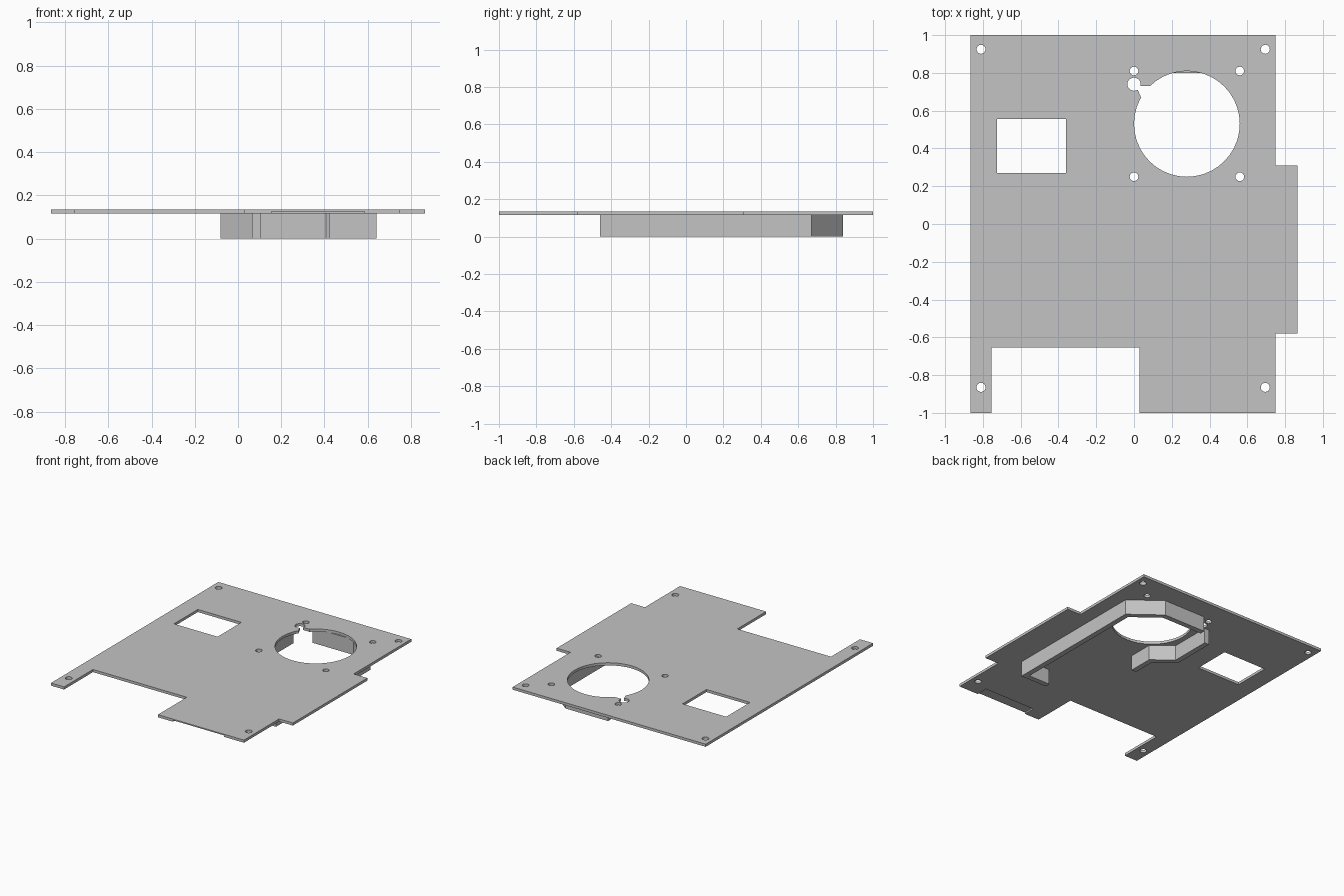
import bpy
import bmesh
import math
from mathutils import Vector

if "Cube" in bpy.data.objects:
    bpy.data.objects.remove(bpy.data.objects["Cube"], do_unlink=True)

PLATE_BOTTOM, PLATE_TOP = 0.115, 0.135
WALL = 0.04

grey = bpy.data.materials.new("plain grey")
grey.use_nodes = True
colour = (0.55, 0.55, 0.55, 1)
grey.diffuse_color = colour
grey.node_tree.nodes["Principled BSDF"].inputs["Base Color"].default_value = colour


def prism(name, outline, z0, z1):
    """Extrude a flat outline between two heights."""
    bm = bmesh.new()
    face = bm.faces.new([bm.verts.new((x, y, z0)) for x, y in outline])
    grown = bmesh.ops.extrude_face_region(bm, geom=[face])["geom"]
    top = [v for v in grown if isinstance(v, bmesh.types.BMVert)]
    bmesh.ops.translate(bm, verts=top, vec=(0, 0, z1 - z0))
    bmesh.ops.recalc_face_normals(bm, faces=bm.faces)
    mesh = bpy.data.meshes.new(name)
    bm.to_mesh(mesh)
    bm.free()
    mesh.materials.append(grey)
    obj = bpy.data.objects.new(name, mesh)
    bpy.context.collection.objects.link(obj)
    return obj


def rect(x0, x1, y0, y1):
    return [(x0, y0), (x1, y0), (x1, y1), (x0, y1)]


def circle(x, y, r, sides):
    return [(x + r * math.cos(math.tau * i / sides),
             y + r * math.sin(math.tau * i / sides)) for i in range(sides)]


def cut(target, outline, z0=0.05, z1=0.2):
    """Subtract a prism from the target."""
    cutter = prism("cutter", outline, z0, z1)
    cutter.hide_render = True
    mod = target.modifiers.new("cut", "BOOLEAN")
    mod.operation = "DIFFERENCE"
    mod.solver = "EXACT"
    mod.object = cutter
    bpy.context.view_layer.objects.active = target
    bpy.ops.object.modifier_apply(modifier=mod.name)
    bpy.data.objects.remove(cutter, do_unlink=True)


def wall(name, path):
    """Thick wall whose outer face follows the path, thickened to its left."""
    pts = [Vector(p) for p in path]
    dirs = [(b - a).normalized() for a, b in zip(pts, pts[1:])]
    inner = []
    for i, p in enumerate(pts):
        before, after = dirs[max(i - 1, 0)], dirs[min(i, len(dirs) - 1)]
        n1, n2 = Vector((-before.y, before.x)), Vector((-after.y, after.x))
        inner.append(p + (n1 + n2) * WALL / (1 + n1.dot(n2)))
    return prism(name, pts + inner[::-1], 0, PLATE_BOTTOM)


# Plate with side tab and front notch
plate = prism("mounting_plate", [
    (-0.865, -1), (-0.755, -1), (-0.755, -0.655), (0.03, -0.655), (0.03, -1),
    (0.75, -1), (0.75, -0.58), (0.865, -0.58), (0.865, 0.31), (0.75, 0.31),
    (0.75, 1), (-0.865, 1)], PLATE_BOTTOM, PLATE_TOP)

# Rectangular window, fan opening, cable hole and its link to the opening
cut(plate, rect(-0.725, -0.36, 0.27, 0.555))
cut(plate, circle(0.28, 0.53, 0.28, 40))
cut(plate, circle(0, 0.74, 0.035, 20))
cut(plate, [(0.01, 0.73), (0.02, 0.71), (0.037, 0.67), (0.11, 0.65), (0.085, 0.731)])

# Fan screw holes and corner screw holes
for x in (0, 0.56):
    for y in (0.25, 0.81):
        cut(plate, circle(x, y, 0.023, 16))
for x in (-0.81, 0.695):
    for y in (-0.865, 0.925):
        cut(plate, circle(x, y, 0.024, 16))

# Shallow recess under the front edge
cut(plate, rect(0.155, 0.585, -1.1, -0.91), 0.05, 0.126)

# Duct walls below the plate
wall("outer_duct_wall", [(0.42, -0.46), (0.64, -0.46), (0.64, 0.67),
                         (0.42, 0.84), (0.065, 0.84)])
wall("inner_duct_wall", [(-0.08, 0.72), (-0.08, 0.385), (0.065, 0.27), (0.065, 0.10)])
